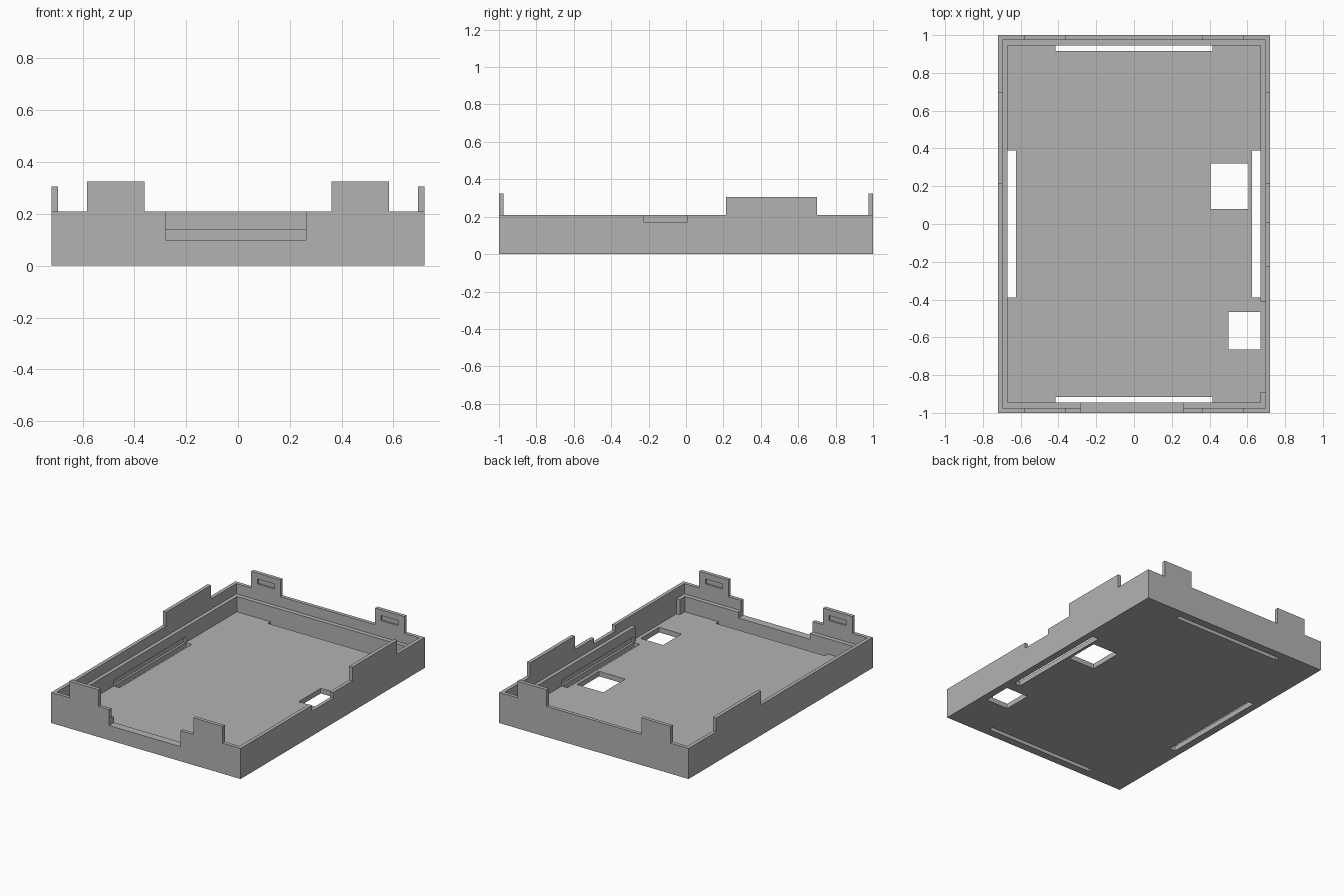
import bpy
import bmesh
from mathutils import Vector

if "Cube" in bpy.data.objects:
    bpy.data.objects.remove(bpy.data.objects["Cube"], do_unlink=True)

GREY = (0.45, 0.45, 0.45, 1.0)
grey = bpy.data.materials.new("light_grey_plastic")
grey.use_nodes = True
grey.diffuse_color = GREY
grey.node_tree.nodes["Principled BSDF"].inputs["Base Color"].default_value = GREY

# Main dimensions
HALF_X, HALF_Y, RIM = 0.72, 1.0, 0.21
SKIN = 0.025                      # outer wall thickness
IN_X, IN_Y = 0.67, 0.945          # inside faces of the ledge
FLOOR, LEDGE = 0.035, 0.14
OVER, UNDER = 0.5, -0.1           # clearances for cutters


def box(name, xs, ys, zs):
    """Box spanning the given ranges."""
    lo = Vector((min(xs), min(ys), min(zs)))
    hi = Vector((max(xs), max(ys), max(zs)))
    mesh = bpy.data.meshes.new(name)
    bm = bmesh.new()
    bmesh.ops.create_cube(bm, size=1)
    for v in bm.verts:
        v.co = Vector([(lo[i] + hi[i]) / 2 + v.co[i] * (hi[i] - lo[i]) for i in range(3)])
    bm.to_mesh(mesh)
    bm.free()
    mesh.materials.append(grey)
    obj = bpy.data.objects.new(name, mesh)
    bpy.context.collection.objects.link(obj)
    return obj


def cut(target, xs, ys, zs):
    """Subtract a box from the target."""
    cutter = box("cutter", xs, ys, zs)
    cutter.hide_render = True
    mod = target.modifiers.new("cut", "BOOLEAN")
    mod.operation, mod.solver, mod.object = "DIFFERENCE", "EXACT", cutter
    bpy.context.view_layer.objects.active = target
    bpy.ops.object.modifier_apply(modifier=mod.name)
    bpy.data.objects.remove(cutter, do_unlink=True)


# Tray with a stepped inner ledge
tray = box("tray", (-HALF_X, HALF_X), (-HALF_Y, HALF_Y), (0, RIM))
cut(tray, (-IN_X, IN_X), (-IN_Y, IN_Y), (FLOOR, OVER))
cut(tray, (SKIN - HALF_X, HALF_X - SKIN), (SKIN - HALF_Y, HALF_Y - SKIN), (LEDGE, OVER))

# Front opening, side notch and the gap in the ledge beside the port
cut(tray, (-0.28, 0.263), (-1.1, -0.9), (0.10, OVER))
cut(tray, (0.68, 0.8), (-0.225, 0.005), (0.17, OVER))
cut(tray, (0.6, HALF_X - SKIN), (-0.89, -0.41), (FLOOR, OVER))

# Floor windows
cut(tray, (0.405, 0.605), (0.08, 0.32), (UNDER, 0.1))
cut(tray, (0.50, 0.67), (-0.665, -0.465), (UNDER, 0.1))

# Long floor slots on all sides, and snap grooves in the side walls
for side in (-1, 1):
    cut(tray, (side * 0.625, side * IN_X), (-0.39, 0.39), (UNDER, 0.06))
    cut(tray, (side * 0.65, side * (IN_X + 0.015)), (-0.39, 0.39), (FLOOR, 0.075))
    cut(tray, (-0.415, 0.415), (side * 0.915, side * IN_Y), (UNDER, 0.06))

# Side tabs, and end tabs with a recess on the inside
for side, word in ((-1, "right"), (1, "left")):
    box(word + "_side_tab", (side * (HALF_X - SKIN), side * HALF_X), (0.213, 0.70), (RIM, 0.305))
    for end, place in ((-1, "front"), (1, "back")):
        tab = box(f"{place}_{word}_tab", (side * 0.36, side * 0.582),
                  (end * (HALF_Y - SKIN), end * HALF_Y), (RIM, 0.325))
        cut(tab, (side * 0.405, side * 0.535),
            (end * 0.96, end * (HALF_Y - SKIN / 2)), (0.25, 0.285))
